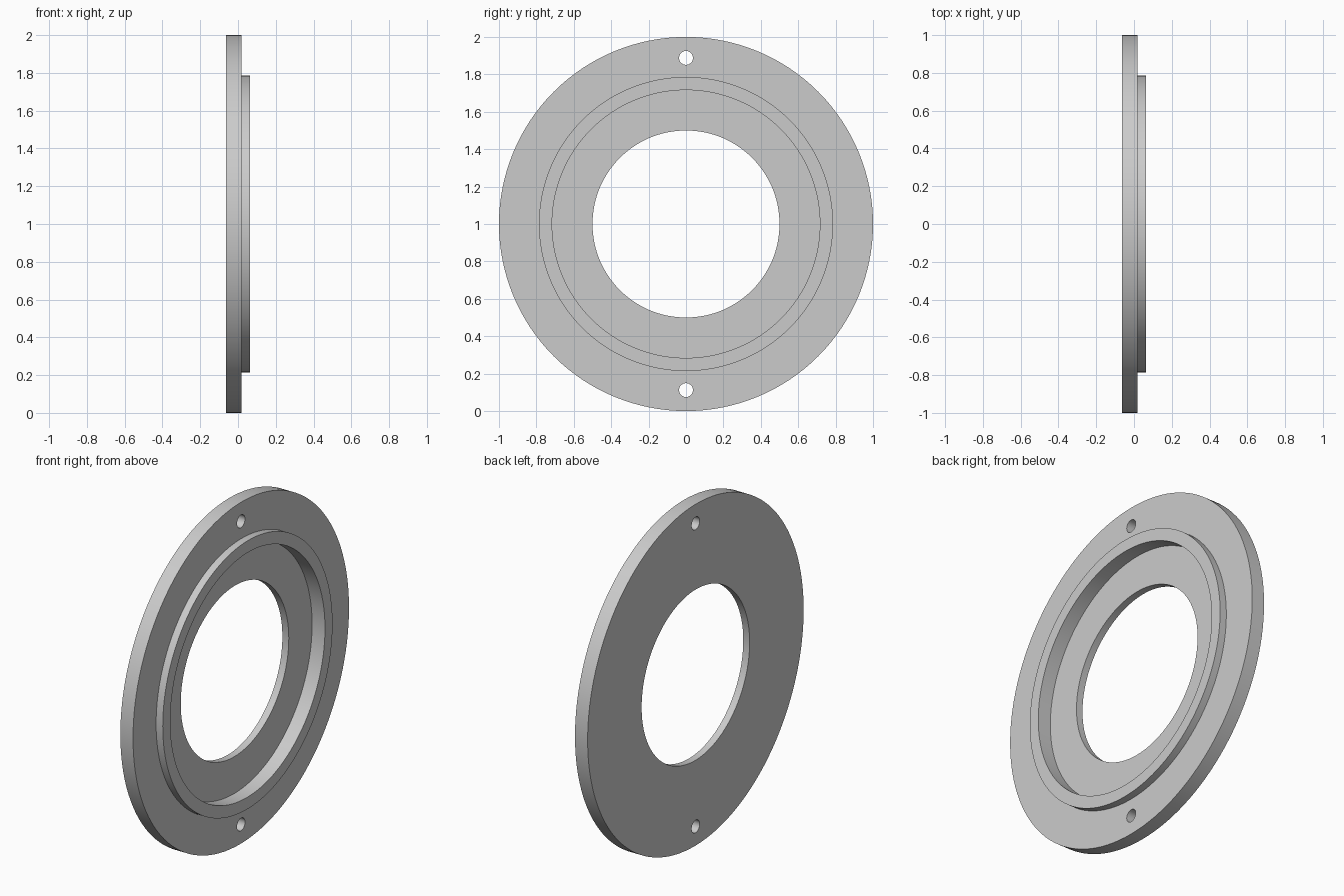
import bpy
import bmesh
from math import radians, tau
from mathutils import Matrix, Vector

if "Cube" in bpy.data.objects:
    bpy.data.objects.remove(bpy.data.objects["Cube"], do_unlink=True)

CENTRE = Vector((0, 0, 1))
BACK, FLOOR, FACE, RIM = -0.0625, -0.021, 0.0195, 0.0625

grey = bpy.data.materials.new("plain grey")
grey.use_nodes = True
colour = (0.6, 0.6, 0.6, 1)
grey.diffuse_color = colour
grey.node_tree.nodes["Principled BSDF"].inputs["Base Color"].default_value = colour


def add_object(name, bm):
    bmesh.ops.recalc_face_normals(bm, faces=bm.faces)
    mesh = bpy.data.meshes.new(name)
    bm.to_mesh(mesh)
    bm.free()
    mesh.materials.append(grey)
    obj = bpy.data.objects.new(name, mesh)
    bpy.context.collection.objects.link(obj)
    return obj


# Stepped ring: closed (x, radius) section turned about the x axis
section = [(BACK, 0.5), (BACK, 1), (FACE, 1), (FACE, 0.786),
           (RIM, 0.786), (RIM, 0.716), (FLOOR, 0.716), (FLOOR, 0.5)]
bm = bmesh.new()
verts = [bm.verts.new((x, 0, 1 + r)) for x, r in section]
edges = [bm.edges.new((v, verts[i - 1])) for i, v in enumerate(verts)]
bmesh.ops.spin(bm, geom=verts + edges, cent=CENTRE, axis=(1, 0, 0),
               angle=tau, steps=128, use_merge=True)
bmesh.ops.remove_doubles(bm, verts=bm.verts, dist=0.0001)
flange = add_object("flange_ring", bm)

# Two bolt holes, top and bottom
bm = bmesh.new()
for side in (1, -1):
    place = Matrix.Translation(CENTRE + Vector((0, 0, side * 0.888)))
    bmesh.ops.create_cone(bm, cap_ends=True, segments=32, radius1=0.037,
                          radius2=0.037, depth=0.4,
                          matrix=place @ Matrix.Rotation(radians(90), 4, "Y"))
cutter = add_object("bolt_hole_cutter", bm)
cutter.hide_render = True

bpy.ops.object.select_all(action="DESELECT")
bpy.context.view_layer.objects.active = flange
flange.select_set(True)
holes = flange.modifiers.new("bolt holes", "BOOLEAN")
holes.operation = "DIFFERENCE"
holes.solver = "EXACT"
holes.object = cutter
bpy.ops.object.modifier_apply(modifier=holes.name)
bpy.data.objects.remove(cutter, do_unlink=True)
bpy.ops.object.shade_smooth_by_angle(angle=radians(30))
